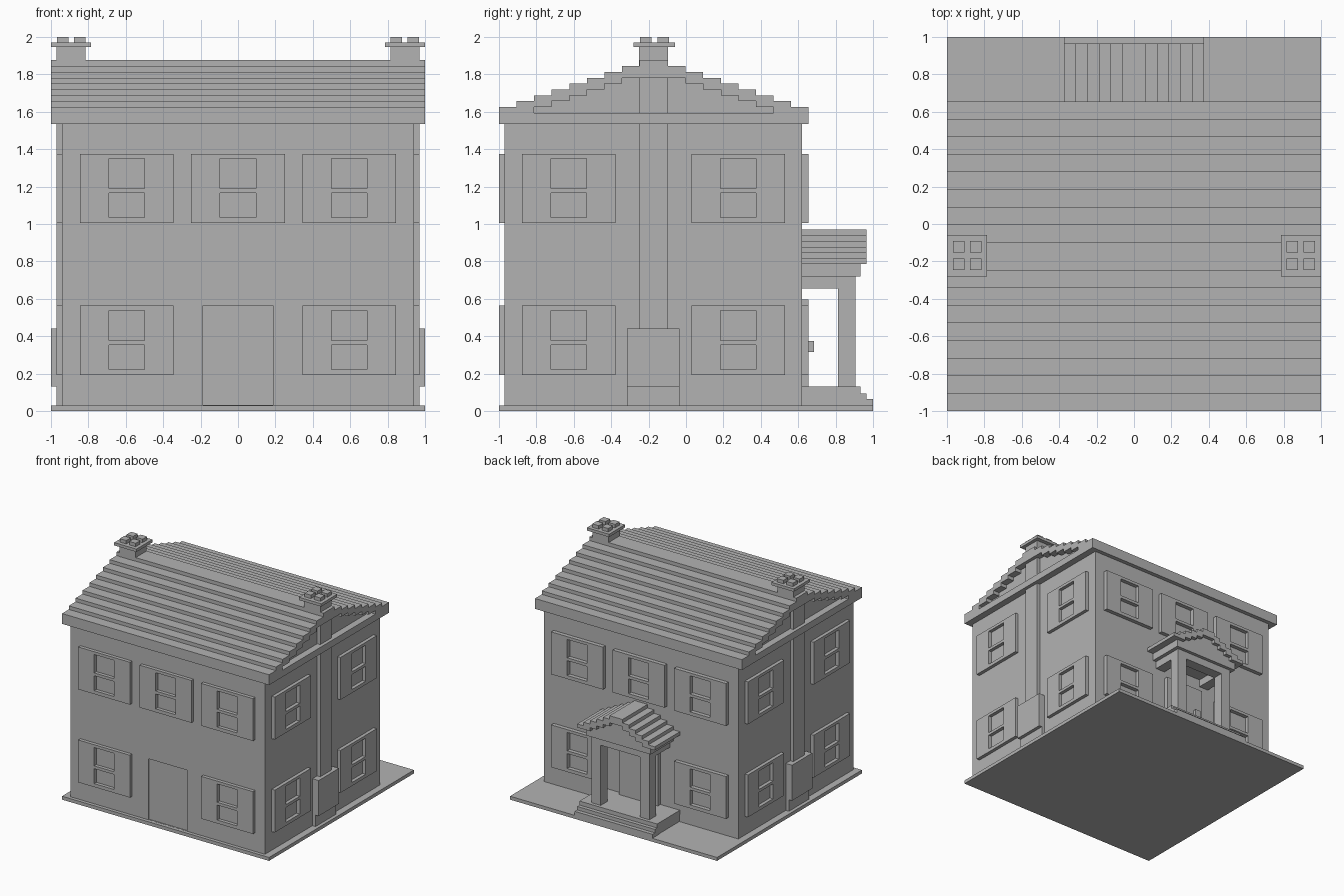
import bpy

old = bpy.data.objects.get("Cube")
if old:
    bpy.data.objects.remove(old, do_unlink=True)

grey = bpy.data.materials.new("plain_grey")
grey.diffuse_color = (0.45, 0.45, 0.45, 1)
grey.use_nodes = True
grey.node_tree.nodes["Principled BSDF"].inputs["Base Color"].default_value = (0.45, 0.45, 0.45, 1)


def blocks(name, boxes):
    """One object made of boxes, each given as x, y and z ranges."""
    verts, faces = [], []
    for xr, yr, zr in boxes:
        n = len(verts)
        verts += [(x, y, z) for x in sorted(xr) for y in sorted(yr) for z in sorted(zr)]
        for quad in ("0132", "4675", "0451", "2376", "0264", "1573"):
            faces.append([n + int(c) for c in quad])
    mesh = bpy.data.meshes.new(name)
    mesh.from_pydata(verts, [], faces)
    mesh.materials.append(grey)
    ob = bpy.data.objects.new(name, mesh)
    bpy.context.collection.objects.link(ob)
    return ob


def window(name, centre, base, wall, out, along_x):
    """Shuttered frame with two open panes showing the wall behind."""
    half, pane, height = 0.25, 0.095, 0.37
    parts = [(-half, -pane, 0, height), (pane, half, 0, height),
             (-pane, pane, 0, 0.03), (-pane, pane, 0.16, 0.185),
             (-pane, pane, 0.345, height)]
    boxes = []
    for a, b, low, high in parts:
        span, depth = (centre + a, centre + b), (wall, out)
        zr = (base + low, base + high)
        boxes.append((span, depth, zr) if along_x else (depth, span, zr))
    blocks(name, boxes)


# Ground plate and house walls
blocks("ground_plate", [((-1, 1), (-1, 1), (0, 0.03))])
walls = blocks("house_walls", [((-0.94, 0.94), (-0.97, 0.62), (0.03, 1.56))])

# Shallow front doorway
cutter = blocks("doorway_cutter", [((-0.187, 0.187), (-1.1, -0.96), (0.031, 0.563))])
cutter.hide_render = True
cutter.hide_viewport = True
cutter.display_type = "WIRE"
cut = walls.modifiers.new("doorway", "BOOLEAN")
cut.operation = "DIFFERENCE"
cut.object = cutter

# Windows on all four walls
for floor, base in (("lower", 0.193), ("upper", 1.005)):
    for i, x in enumerate((-0.594, 0, 0.594)):
        if floor == "lower" and x == 0:
            continue
        window(f"front_{floor}_window_{i}", x, base, -0.97, -1.0, True)
        window(f"back_{floor}_window_{i}", x, base, 0.62, 0.655, True)
    for i, y in enumerate((-0.628, 0.28)):
        for side, s in (("left", 1), ("right", -1)):
            window(f"{side}_{floor}_window_{i}", y, base, s * 0.94, s * 0.97, False)

# Stepped main roof with recessed gables
mid, step, run = -0.172, 0.0313, 0.094
roof = [((-1, 1), (mid - 0.828, mid + 0.828), (1.535, 1.594))]
for i in range(9):
    outer, inner = 0.828 - run * i, 0.64 - run * i
    zr = (1.594 + step * i, 1.594 + step * (i + 1))
    if i < 6:
        roof.append(((-0.94, 0.94), (mid - inner, mid + inner), zr))
        for s in (-1, 1):
            roof.append(((-1, 1), (mid + s * inner, mid + s * outer), zr))
    else:
        roof.append(((-1, 1), (mid - outer, mid + outer), zr))
blocks("main_roof", roof)

# Chimneys, one on each gable wall
for side, s in (("left", 1), ("right", -1)):
    flue = (-0.25, -0.096)
    blocks(f"{side}_chimney", [
        ((s * 0.9, s * 0.97), (-0.315, -0.035), (0.03, 0.13)),
        ((s * 0.9, s * 1.0), (-0.315, -0.035), (0.13, 0.44)),
        ((s * 0.9, s * 0.97), flue, (0.44, 1.8)),
        ((s * 0.815, s * 0.97), flue, (1.8, 1.945)),
        ((s * 0.785, s * 1.0), (-0.28, -0.06), (1.945, 1.97))])
    blocks(f"{side}_chimney_pots", [
        ((s * x, s * (x + 0.062)), (y, y + 0.062), (1.97, 2.0))
        for x in (0.815, 0.907) for y in (-0.247, -0.153)])

# Porch platform and steps
wide = (-0.375, 0.375)
blocks("porch_platform", [((-0.37, 0.37), (0.62, 0.905), (0.03, 0.095)),
                          (wide, (0.62, 0.934), (0.095, 0.13))])
blocks("porch_steps", [(wide, (0.905, 0.966), (0.03, 0.095)),
                       (wide, (0.905, 1.0), (0.03, 0.065))])

# Back door and knob
blocks("back_door", [((-0.187, 0.187), (0.62, 0.655), (0.13, 0.595))])
blocks("door_knob", [((-0.155, -0.095), (0.655, 0.685), (0.315, 0.375))])

# Porch columns, beams and ceiling
for side, s in (("left", 1), ("right", -1)):
    outer_x = (s * 0.19, s * 0.28)
    blocks(f"{side}_porch_column", [(outer_x, (0.812, 0.905), (0.13, 0.655))])
    blocks(f"{side}_porch_beam", [(outer_x, (0.62, 0.905), (0.655, 0.72))])
blocks("porch_front_beam", [((-0.19, 0.19), (0.812, 0.905), (0.655, 0.72))])
blocks("porch_eave", [((-0.313, 0.313), (0.62, 0.934), (0.72, 0.785))])

# Stepped porch roof with recessed gable
porch = []
for i in range(6):
    outer = 0.375 - 0.0625 * i
    inner = outer - 0.125
    zr = (0.785 + 0.031 * i, 0.785 + 0.031 * (i + 1))
    if inner > 0.01:
        porch.append(((-inner, inner), (0.62, 0.934), zr))
        for s in (-1, 1):
            porch.append(((s * inner, s * outer), (0.62, 0.966), zr))
    else:
        porch.append(((-outer, outer), (0.62, 0.966), zr))
blocks("porch_roof", porch)
